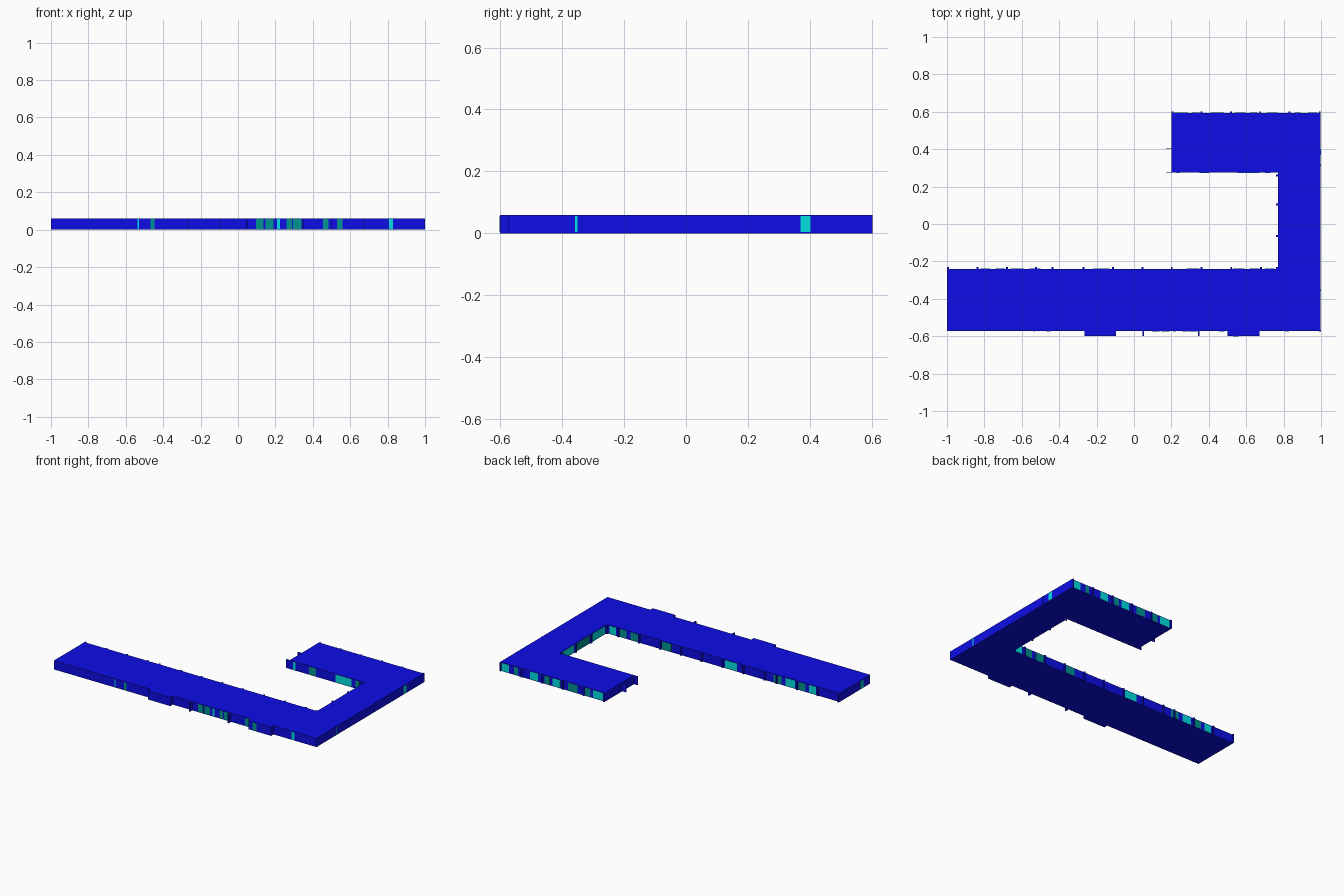
import bpy, bmesh

H = 0.06


def material(name, rgb):
    m = bpy.data.materials.new(name)
    m.diffuse_color = (*rgb, 1)
    return m


blue = material("blue", (0.004, 0.004, 0.8))
cyan = material("cyan", (0.0, 0.75, 0.75))
teal = material("teal", (0.0, 0.3, 0.28))


def finish(name, bm, mat):
    bmesh.ops.recalc_face_normals(bm, faces=bm.faces)
    me = bpy.data.meshes.new(name)
    bm.to_mesh(me)
    bm.free()
    me.materials.append(mat)
    ob = bpy.data.objects.new(name, me)
    bpy.context.collection.objects.link(ob)
    return ob


def prism(name, pts, z0, z1, mat):
    bm = bmesh.new()
    f = bm.faces.new([bm.verts.new((x, y, z0)) for x, y in pts])
    r = bmesh.ops.extrude_face_region(bm, geom=[f], use_keep_orig=True)
    top = [v for v in r["geom"] if isinstance(v, bmesh.types.BMVert)]
    bmesh.ops.translate(bm, verts=top, vec=(0, 0, z1 - z0))
    return finish(name, bm, mat)


def box(name, x0, x1, y0, y1, mat, z0=0.0, z1=H):
    return prism(name, [(x0, y0), (x1, y0), (x1, y1), (x0, y1)], z0, z1, mat)


# Storey body: long front wing, right link, short back wing
prism("storey_body", [(-1, -0.573), (0.998, -0.573), (0.998, 0.594), (0.2, 0.594),
                      (0.2, 0.275), (0.77, 0.275), (0.77, -0.24), (-1, -0.24)], 0, H, blue)

# Projecting bays on the front
for x0, x1 in [(-0.265, -0.095), (0.5, 0.672)]:
    box("front_bay", x0, x1, -0.6, -0.57, blue)

# Thin fins on each facade
for x in (0.05, 0.345):
    box("front_fin", x - 0.004, x + 0.004, -0.6, -0.57, blue)
for x in (-0.995, -0.837, -0.68, -0.523, -0.435, -0.27, -0.113, 0.045, 0.202, 0.36, 0.52, 0.68, 0.765):
    box("court_fin", x - 0.005, x + 0.005, -0.245, -0.23, blue)
for x in (0.205, 0.36, 0.518, 0.675, 0.832, 0.993):
    box("back_fin", x - 0.005, x + 0.005, 0.59, 0.602, blue)
for y in (0.26, 0.105, -0.065, -0.235):
    box("link_fin", 0.76, 0.775, y - 0.005, y + 0.005, blue)
for y in (0.405, 0.277):
    box("wing_end_fin", 0.172, 0.205, y - 0.002, y + 0.002, blue)
for y in (-0.57, 0.315):
    box("right_fin", 0.99, 1.0, y - 0.004, y + 0.004, blue)

# Window panes: spans along each facade, True for the darker panes
Z0, Z1, T = 0.004, 0.056, 0.001


def panes_x(name, y, spans):
    for a, b, dark in spans:
        box(name, a, b, y - T, y + T, teal if dark else cyan, Z0, Z1)


def panes_y(name, x, spans):
    for a, b, dark in spans:
        box(name, x - T, x + T, a, b, teal if dark else cyan, Z0, Z1)


panes_x("front_window", -0.573, [
    (-0.537, -0.53, 0), (-0.467, -0.447, 1), (0.097, 0.137, 1), (0.148, 0.19, 1),
    (0.208, 0.224, 0), (0.26, 0.288, 1), (0.295, 0.34, 1), (0.455, 0.485, 1), (0.808, 0.83, 0)])
panes_x("bay_window", -0.6, [(0.53, 0.56, 1)])
panes_x("wing_window", 0.275, [(0.225, 0.245, 0), (0.35, 0.4, 1), (0.55, 0.67, 0), (0.7, 0.73, 1)])
panes_x("court_window", -0.24, [
    (0.7, 0.75, 0), (0.62, 0.67, 1), (0.53, 0.59, 1), (0.28, 0.35, 1), (-0.22, -0.13, 0),
    (-0.56, -0.5, 1), (-0.66, -0.59, 0), (-0.74, -0.69, 1), (-0.82, -0.77, 0)])
panes_x("back_window", 0.594, [
    (0.93, 0.985, 0), (0.86, 0.89, 1), (0.71, 0.77, 0), (0.62, 0.66, 1), (0.54, 0.6, 0),
    (0.41, 0.48, 1), (0.31, 0.35, 1), (0.215, 0.29, 0)])
panes_y("link_window", 0.77, [(-0.22, -0.08, 0), (-0.05, 0.09, 1), (0.12, 0.24, 0)])
panes_y("right_window", 0.998, [(-0.358, -0.35, 0), (0.37, 0.402, 0)])
panes_y("left_window", -1.0, [(-0.5, -0.47, 0)])
